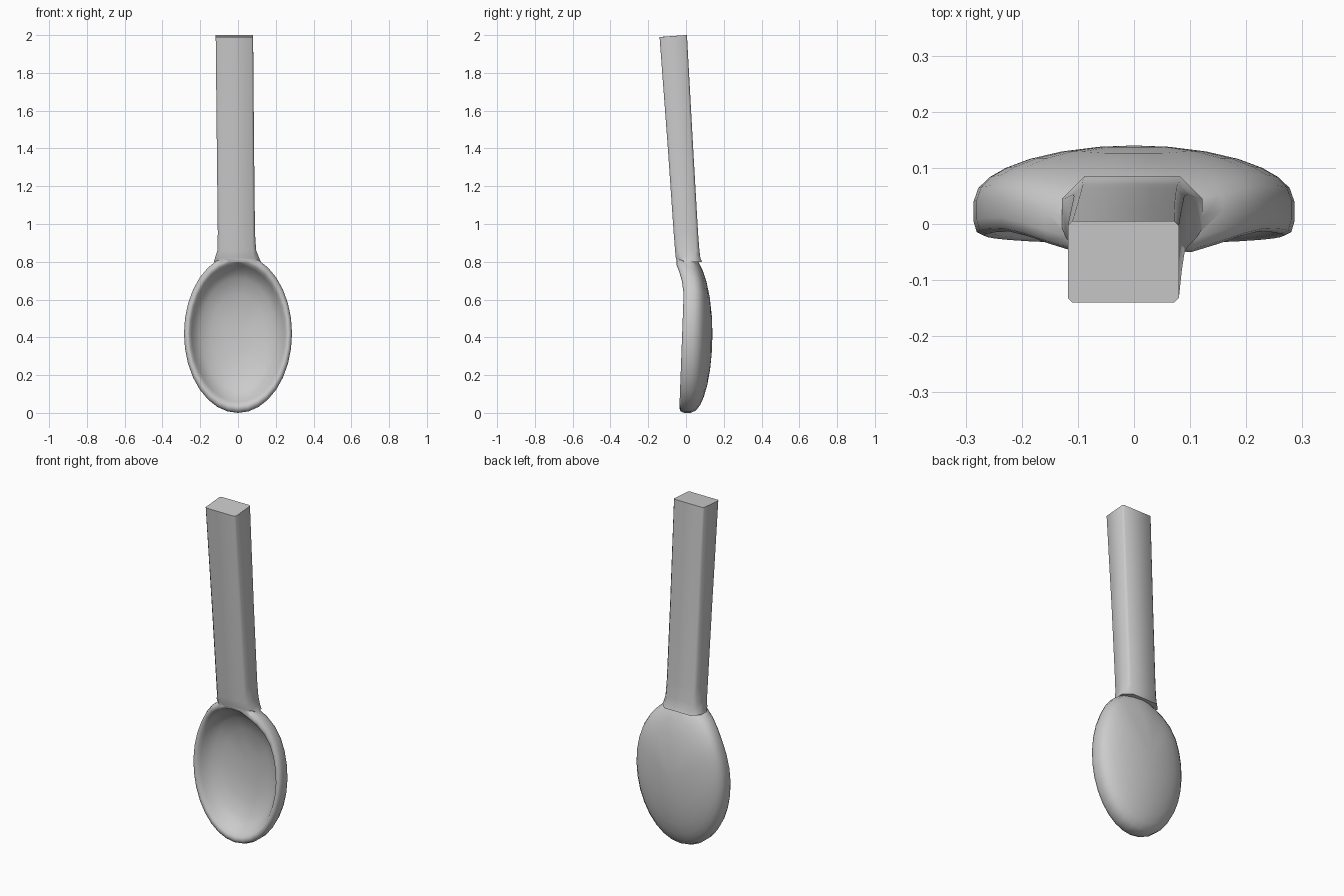
import bpy, bmesh
from math import sin, cos, pi, sqrt, radians

if "Cube" in bpy.data.objects:
    bpy.data.objects.remove(bpy.data.objects["Cube"])

SEG = 32
RX, RZ, CZ = 0.286, 0.42, 0.42


def make_object(name, rings, tip_start=None, tip_end=None):
    """Skin closed rings of points; close ends with a tip point or a flat cap."""
    bm = bmesh.new()
    loops = [[bm.verts.new(p) for p in ring] for ring in rings]
    for a, b in zip(loops, loops[1:]):
        n = len(a)
        for i in range(n):
            bm.faces.new((a[i], a[(i + 1) % n], b[(i + 1) % n], b[i]))
    for loop, tip in ((loops[0], tip_start), (loops[-1], tip_end)):
        if tip:
            t = bm.verts.new(tip)
            for i in range(len(loop)):
                bm.faces.new((loop[i], loop[(i + 1) % len(loop)], t))
        else:
            bm.faces.new(loop)
    bmesh.ops.recalc_face_normals(bm, faces=bm.faces)
    mesh = bpy.data.meshes.new(name)
    bm.to_mesh(mesh)
    bm.free()
    obj = bpy.data.objects.new(name, mesh)
    bpy.context.collection.objects.link(obj)
    return obj


def rim_y(z):
    """Front rim curve, dipping forward towards the handle."""
    y = -0.035 + 0.035 * z
    if z > 0.62:
        y -= 0.05 * ((z - 0.62) / 0.2) ** 2
    return max(y, -0.05)


def bowl_ring(s, depth):
    """Egg-shaped ring of relative size s; depth gives y from the rim height."""
    pts = []
    for i in range(SEG):
        a = 2 * pi * i / SEG
        rim = rim_y(CZ + RZ * sin(a))
        pts.append((RX * s * cos(a), depth(rim), CZ + RZ * s * sin(a)))
    return pts


# Bowl: hollow inside, rounded rim, domed back
rings = [bowl_ring(s, lambda r, t=t: r + (0.1 - r) * t)
         for s, t in ((0.25, 0.97), (0.5, 0.87), (0.7, 0.66), (0.8, 0.44),
                      (0.86, 0.2), (0.9, 0.04), (0.935, 0.0))]
rings.append(bowl_ring(0.98, lambda r: r + 0.006))
rings.append(bowl_ring(1.0, lambda r: r + 0.025))
for s in (1.0, 0.97, 0.9, 0.8, 0.65, 0.45, 0.22):
    k = sqrt(1 - s * s)
    rings.append(bowl_ring(s, lambda r, k=k: r + 0.06 + (0.08 - r) * k))
bowl = make_object("spoon", rings, (0, 0.1, CZ), (0, 0.14, CZ))


def handle_ring(z, x0, x1, y0, y1, c, drop=0):
    """Chamfered rectangle; drop lowers the front edge."""
    return [(x0 + c, y0, z - drop), (x1 - c, y0, z - drop),
            (x1, y0 + c, z - drop), (x1, y1 - c, z),
            (x1 - c, y1, z), (x0 + c, y1, z),
            (x0, y1 - c, z), (x0, y0 + c, z - drop)]


# Handle: leaning bar that flares into the bowl
handle = make_object("handle", [
    handle_ring(0.798, -0.128, 0.122, -0.048, 0.085, 0.04),
    handle_ring(0.82, -0.122, 0.112, -0.054, 0.076, 0.03),
    handle_ring(0.86, -0.109, 0.096, -0.058, 0.071, 0.018),
    handle_ring(0.95, -0.107, 0.09, -0.065, 0.064, 0.014),
    handle_ring(1.4, -0.112, 0.085, -0.096, 0.038, 0.012),
    handle_ring(2.0, -0.118, 0.08, -0.14, 0.005, 0.008, 0.01)])

# Fuse the handle onto the bowl
mod = bowl.modifiers.new("join", "BOOLEAN")
mod.operation = "UNION"
mod.solver = "EXACT"
mod.object = handle
bpy.context.view_layer.objects.active = bowl
bowl.select_set(True)
bpy.ops.object.modifier_apply(modifier=mod.name)
bpy.data.objects.remove(handle)
bpy.ops.object.shade_smooth_by_angle(angle=radians(55))
